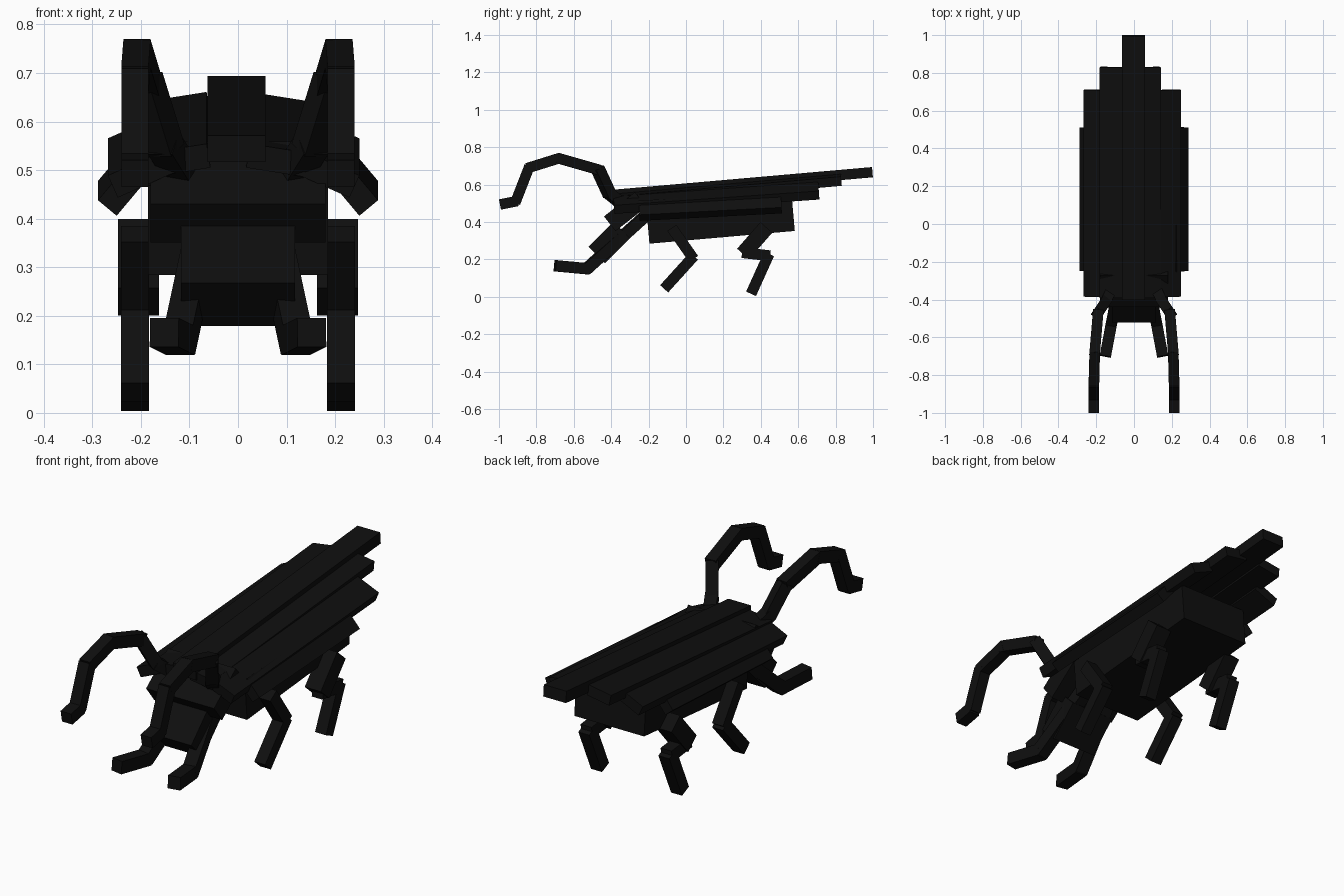
import bpy
from math import radians
from mathutils import Matrix, Vector

cube = bpy.data.objects.get("Cube")
if cube:
    bpy.data.objects.remove(cube, do_unlink=True)

# One flat near-black colour for the whole insect
BLACK = (0.0045, 0.0045, 0.0045, 1.0)
black = bpy.data.materials.new("matte_black")
black.use_nodes = True
black.diffuse_color = BLACK
black.node_tree.nodes["Principled BSDF"].inputs["Base Color"].default_value = BLACK


def box(name, center, size, rotation):
    """Box of the given size, turned by a 4x4 rotation matrix."""
    bpy.ops.mesh.primitive_cube_add(size=1)
    ob = bpy.context.object
    ob.name = name
    ob.data.transform(Matrix.Translation(center) @ rotation @ Matrix.Diagonal((*size, 1)))
    ob.data.materials.append(black)
    return ob


def tilt(pitch, roll=0):
    return Matrix.Rotation(radians(pitch), 4, 'X') @ Matrix.Rotation(radians(roll), 4, 'Y')


def limb(name, points, thickness, side):
    """Chain of square bars through the points, mirrored by side."""
    points = [Vector((x * side, y, z)) for x, y, z in points]
    for i, (a, b) in enumerate(zip(points, points[1:]), 1):
        turn = (b - a).to_track_quat('Y', 'Z').to_matrix().to_4x4()
        size = (thickness, (b - a).length + thickness * 0.35, thickness)
        box(f"{name}_{i}", (a + b) / 2, size, turn)


def plank(name, x, y0, y1, z_end, width, thickness, pitch, roll):
    """Wing strip from y0 to y1 whose rear end is centred at height z_end."""
    turn = tilt(pitch, roll)
    along = turn @ Vector((0, 1, 0))
    length = (y1 - y0) / along.y
    center = Vector((x, y1, z_end)) - along * length / 2
    box(name, center, (width, length, thickness), turn)


# Trunk and head
box("abdomen", (0, 0.185, 0.41), (0.37, 0.78, 0.185), tilt(5))
box("thorax", (0, -0.325, 0.455), (0.36, 0.21, 0.10), tilt(38))
box("head", (0, -0.41, 0.29), (0.235, 0.19, 0.125), tilt(45))

# Overlapping wing strips
plank("wing_center", -0.003, -0.4, 0.997, 0.666, 0.12, 0.055, 5, 0)
for side, label, x_inner, x_middle in ((1, "left", 0.08, 0.185), (-1, "right", -0.12, -0.203)):
    plank(f"wing_inner_{label}", x_inner, -0.39, 0.83, 0.627, 0.12, 0.05, 5, 9 * side)
    plank(f"wing_middle_{label}", x_middle, -0.385, 0.71, 0.567, 0.12, 0.05, 4, 24 * side)
    plank(f"wing_outer_{label}", 0.237 * side, -0.25, 0.51, 0.50, 0.10, 0.05, 3, 50 * side)

# Antennae and three pairs of legs
antenna = [(0.10, -0.31, 0.47), (0.15, -0.41, 0.55), (0.19, -0.47, 0.68), (0.208, -0.68, 0.74),
           (0.212, -0.84, 0.69), (0.212, -0.91, 0.51), (0.212, -0.985, 0.495)]
front_leg = [(0.06, -0.22, 0.43), (0.12, -0.53, 0.15), (0.15, -0.69, 0.165)]
middle_leg = [(0.212, -0.07, 0.36), (0.212, 0.035, 0.21), (0.212, -0.11, 0.05)]
rear_thigh = [(0.205, 0.42, 0.36), (0.205, 0.315, 0.24)]
rear_shin = [(0.212, 0.31, 0.235), (0.212, 0.44, 0.22), (0.212, 0.352, 0.025)]
for side, label in ((1, "left"), (-1, "right")):
    limb(f"antenna_{label}", antenna, 0.056, side)
    limb(f"front_leg_{label}", front_leg, 0.06, side)
    limb(f"middle_leg_{label}", middle_leg, 0.058, side)
    limb(f"rear_thigh_{label}", rear_thigh, 0.085, side)
    limb(f"rear_shin_{label}", rear_shin, 0.058, side)
